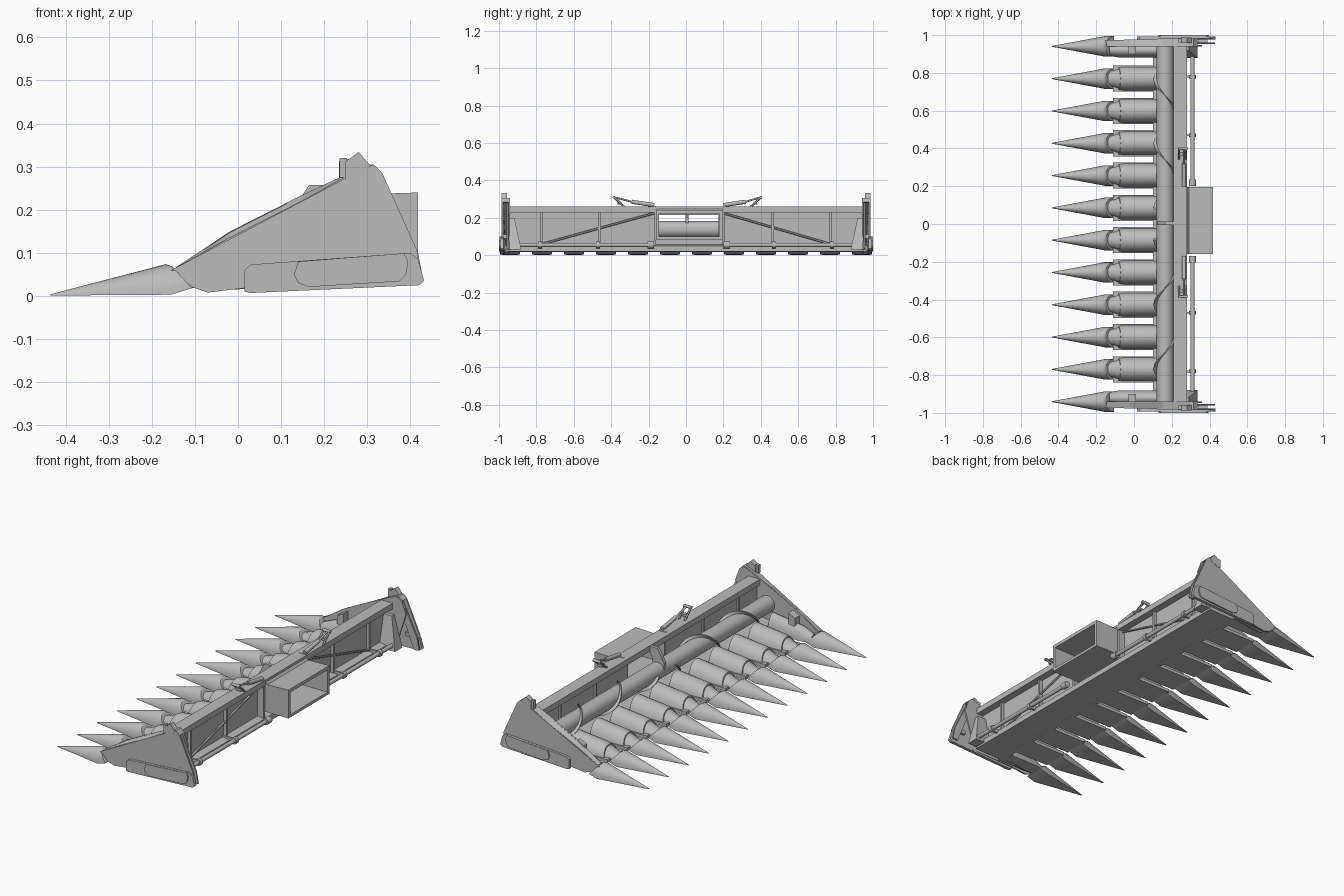
import bpy, bmesh, math
from mathutils import Vector

old = bpy.data.objects.get("Cube")
if old:
    bpy.data.objects.remove(old, do_unlink=True)

grey = bpy.data.materials.new("machine grey")
grey.use_nodes = True
grey.diffuse_color = (0.5, 0.5, 0.5, 1)
grey.node_tree.nodes["Principled BSDF"].inputs["Base Color"].default_value = (0.5, 0.5, 0.5, 1)


def finish(name, bm, smooth=False):
    bmesh.ops.recalc_face_normals(bm, faces=bm.faces)
    mesh = bpy.data.meshes.new(name)
    bm.to_mesh(mesh)
    bm.free()
    mesh.materials.append(grey)
    ob = bpy.data.objects.new(name, mesh)
    bpy.context.collection.objects.link(ob)
    if smooth:
        bpy.ops.object.select_all(action='DESELECT')
        ob.select_set(True)
        bpy.context.view_layer.objects.active = ob
        bpy.ops.object.shade_smooth_by_angle(angle=math.radians(35))
    return ob


def box(name, x, y, z):
    bm = bmesh.new()
    bmesh.ops.create_cube(bm, size=1)
    for v in bm.verts:
        for i, (a, b) in enumerate((x, y, z)):
            v.co[i] = a if v.co[i] < 0 else b
    return finish(name, bm)


def prism(name, profile, y0, y1):
    """Extrude an (x, z) outline from y0 to y1."""
    bm = bmesh.new()
    face = bm.faces.new([bm.verts.new((x, y0, z)) for x, z in profile])
    ext = bmesh.ops.extrude_face_region(bm, geom=[face])
    bmesh.ops.translate(bm, vec=(0, y1 - y0, 0),
                        verts=[g for g in ext["geom"] if isinstance(g, bmesh.types.BMVert)])
    return finish(name, bm)


def rod(name, a, b, r, sides=12):
    a, b = Vector(a), Vector(b)
    bm = bmesh.new()
    bmesh.ops.create_cone(bm, cap_ends=True, segments=sides, radius1=r, radius2=r,
                          depth=(b - a).length)
    rot = (b - a).to_track_quat('Z', 'Y').to_matrix()
    bmesh.ops.rotate(bm, matrix=rot, verts=bm.verts)
    bmesh.ops.translate(bm, vec=(a + b) / 2, verts=bm.verts)
    return finish(name, bm, sides > 6)


def arch_loft(name, y, sections, n=14):
    """Half-round body through (x, lean, half width, base z, top z) sections."""
    bm = bmesh.new()
    rings = []
    for x, lean, w, z0, z1 in sections:
        ring = []
        for i in range(n + 1):
            t = math.pi * i / n
            s = math.sin(t)
            ring.append(bm.verts.new((x + lean * s, y + w * math.cos(t), z0 + (z1 - z0) * s)))
        rings.append(ring)
    for p, q in zip(rings, rings[1:]):
        for i in range(n + 1):
            j = (i + 1) % (n + 1)
            bm.faces.new((p[i], p[j], q[j], q[i]))
    bm.faces.new(rings[0])
    bm.faces.new(rings[-1])
    return finish(name, bm, True)


# Row dividers: pointed snout, flared neck and rounded hood
ROWS, PITCH = 12, 0.171
for k in range(ROWS):
    y = (k - (ROWS - 1) / 2) * PITCH
    arch_loft("snout", y, [(-0.435, 0, 0.002, 0.001, 0.004),
                           (-0.155, -0.012, 0.054, 0.003, 0.074),
                           (-0.107, -0.045, 0.054, 0.018, 0.068)])
    if k in (0, ROWS - 1):
        inboard = y - math.copysign(0.02, y)
        arch_loft("end_hood", inboard, [(-0.13, 0, 0.03, 0.02, 0.055), (-0.075, 0.015, 0.04, 0.02, 0.085),
                                        (0.12, 0, 0.04, 0.02, 0.11)])
    else:
        arch_loft("snout_neck", y, [(-0.15, 0, 0.038, 0.018, 0.05),
                                    (-0.11, 0, 0.044, 0.018, 0.062),
                                    (-0.075, 0.015, 0.058, 0.018, 0.082)])
        arch_loft("hood", y, [(-0.085, 0.015, 0.06, 0.02, 0.084),
                              (-0.06, 0.015, 0.064, 0.02, 0.092),
                              (0.12, 0, 0.064, 0.02, 0.112)])
        box("row_plate", (-0.11, 0.125), (y - 0.069, y + 0.069), (0.018, 0.035))

# Trough floor, back wall with an opening, and top beam
LEFT, RIGHT = 0.95, -0.95
prism("trough_floor", [(0.1, 0.018), (0.28, 0.02), (0.28, 0.05), (0.22, 0.06), (0.1, 0.045)], RIGHT, LEFT)
HOLE = (-0.148, 0.175)
for y in ((RIGHT, HOLE[0]), (HOLE[1], LEFT)):
    box("back_wall", (0.228, 0.24), y, (0.03, 0.24))
box("wall_sill", (0.228, 0.24), HOLE, (0.03, 0.1))
box("wall_lintel", (0.228, 0.24), HOLE, (0.215, 0.24))
box("top_beam", (0.21, 0.28), (-0.94, 0.94), (0.228, 0.26))

# Cross auger: tube and two opposite spiral flights
AX, AZ = 0.165, 0.138
rod("auger_tube", (AX, -0.94, AZ), (AX, 0.94, AZ), 0.045, sides=24)


def flight(start, end, steps=90):
    bm = bmesh.new()
    rows = []
    for i in range(steps + 1):
        y = start + (end - start) * i / steps
        a = 2 * math.pi * abs(y) / 0.34 + math.pi / 2
        d = Vector((math.cos(a), 0, math.sin(a)))
        c = Vector((AX, y, AZ))
        rows.append([bm.verts.new(c + d * r + Vector((0, o, 0)))
                     for r, o in ((0.04, -0.004), (0.061, -0.004), (0.061, 0.004), (0.04, 0.004))])
    for p, q in zip(rows, rows[1:]):
        for j in range(4):
            bm.faces.new((p[j], p[j - 1], q[j - 1], q[j]))
    bm.faces.new(rows[0])
    bm.faces.new(rows[-1])
    finish("auger_flight", bm, True)


flight(0.08, 0.93)
flight(-0.08, -0.93)
prism("auger_hanger", [(0.12, 0.14), (0.125, 0.19), (0.15, 0.235), (0.165, 0.258), (0.215, 0.258),
                       (0.215, 0.235), (0.195, 0.2), (0.19, 0.14)], -0.004, 0.014)

# Feeder box: four walls around an open throat, with posts on the wall
B0, B1 = -0.16, 0.195
prism("feeder_top", [(0.23, 0.222), (0.23, 0.258), (0.27, 0.258), (0.29, 0.236),
                     (0.418, 0.24), (0.418, 0.222)], B0, B1)
box("feeder_bottom", (0.23, 0.418), (B0, B1), (0.085, 0.1))
for y in (B0, B1 - 0.016):
    box("feeder_side", (0.23, 0.418), (y, y + 0.016), (0.085, 0.23))
for y in (B0 - 0.012, B1):
    box("feeder_post", (0.235, 0.275), (y, y + 0.012), (0.03, 0.262))

for s in (-1, 1):
    # End shields: outer and inner sheets, sloping cap and lower panel
    def sheet(name, profile, a, b):
        return prism(name, profile, s * a, s * b)
    shield = [(-0.155, 0.06), (0.3, 0.3), (0.315, 0.305), (0.335, 0.285), (0.418, 0.1),
              (0.41, 0.03), (0.03, 0.02), (-0.07, 0.008), (-0.105, 0.02)]
    outer = sheet("end_shield", shield, 0.978, 0.986)
    sheet("shield_inner", [(-0.14, 0.065), (-0.02, 0.148), (0.15, 0.233), (0.3, 0.303), (0.335, 0.285),
                           (0.36, 0.22), (0.3, 0.03), (-0.07, 0.012)], 0.94, 0.948)
    cap = sheet("shield_cap", [(-0.145, 0.066), (-0.02, 0.149), (0.15, 0.235), (0.3, 0.305), (0.315, 0.305),
                               (0.335, 0.285), (0.322, 0.28), (0.3, 0.29), (-0.02, 0.135), (-0.14, 0.05)],
                0.942, 0.982)
    # Lean the outer side inwards towards the front and drop its upper edge
    for v in list(outer.data.vertices) + list(cap.data.vertices):
        if abs(v.co.y) > 0.96:
            v.co.y += s * 0.03 * min(0, v.co.x - 0.3)
    for v in cap.data.vertices:
        if abs(v.co.y) > 0.96 and -0.1 < v.co.x < 0.25:
            v.co.z -= 0.014
    sheet("shield_rear_rib", [(0.3, 0.27), (0.33, 0.28), (0.418, 0.1), (0.43, 0.035), (0.4, 0.03)], 0.953, 0.961)
    sheet("lower_panel", [(0.015, 0.01), (0.015, 0.06), (0.03, 0.073), (0.4, 0.1), (0.418, 0.085),
                          (0.432, 0.035), (0.42, 0.025), (0.03, 0.007)], 0.976, 0.993)
    sheet("raised_cover", [(0.13, 0.05), (0.14, 0.08), (0.385, 0.099), (0.395, 0.08), (0.39, 0.05),
                           (0.375, 0.034), (0.165, 0.021), (0.14, 0.03)], 0.99, 1.0)
    box("shield_hinge", (0.34, 0.39), sorted((s * 0.96, s * 0.985)), (0.09, 0.11))
    sheet("marker_lamp", [(0.25, 0.265), (0.25, 0.312), (0.28, 0.334), (0.305, 0.305), (0.3, 0.285)], 0.957, 0.987)
    box("lamp_bracket", (0.236, 0.252), sorted((s * 0.962, s * 0.982)), (0.275, 0.32))
    sheet("divider_fin", [(-0.03, 0.06), (-0.03, 0.125), (0.01, 0.145), (0.01, 0.06)], 0.9, 0.944)

    # Tapered drive case and drive shaft along the back
    case = box("drive_case", (0.235, 0.335), sorted((s * 0.88, s * 0.945)), (0.03, 0.2))
    for v in case.data.vertices:
        if v.co.z > 0.1:
            v.co.x = min(v.co.x, 0.29)
            v.co.y = s * max(abs(v.co.y), 0.918)
    inner = 0.2 if s > 0 else -0.17
    rod("drive_shaft", (0.31, inner, 0.055), (0.31, s * 0.9, 0.055), 0.011)
    for d in (0.47, 0.78):
        rod("shaft_collar", (0.31, s * (d - 0.01), 0.055), (0.31, s * (d + 0.01), 0.055), 0.018)
        box("shaft_bracket", (0.24, 0.32), sorted((s * (d - 0.005), s * (d + 0.005))), (0.04, 0.065))
        box("wall_strut", (0.218, 0.258), sorted((s * (d - 0.012), s * d)), (0.04, 0.23))
    rod("shaft_joint", (0.31, inner, 0.055), (0.31, inner + s * 0.035, 0.055), 0.018)
    rod("diagonal_brace", (0.25, s * 0.77, 0.06), (0.25, inner, 0.225), 0.006, sides=6)

    # Folding arm with ram above the beam
    tip = 0.4 if s > 0 else -0.385
    rod("ram_body", (0.265, inner, 0.268), (0.265, inner + s * 0.12, 0.286), 0.011)
    rod("ram_rod", (0.265, inner + s * 0.12, 0.286), (0.265, tip - s * 0.01, 0.308), 0.005)
    for x in (0.239, 0.275):
        rod("arm_link", (x, tip - s * 0.055, 0.258), (x, tip, 0.31), 0.006, sides=6)
    rod("arm_pin", (0.235, tip, 0.31), (0.282, tip, 0.31), 0.008)
    box("arm_bridge", (0.239, 0.275), sorted((tip - s * 0.04, tip - s * 0.02)), (0.272, 0.284))
